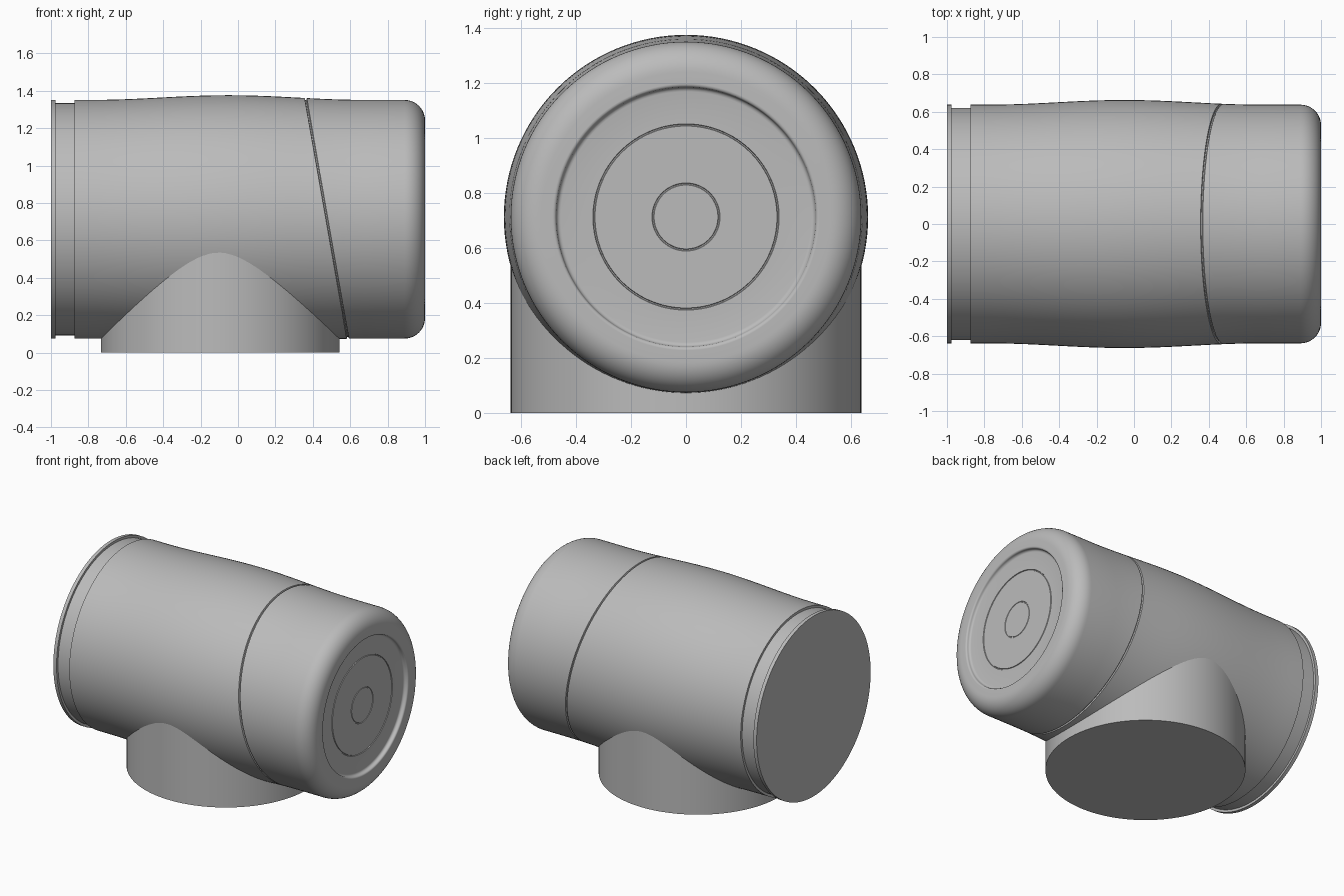
import bpy, bmesh, math
from mathutils import Vector

cube = bpy.data.objects.get("Cube")
if cube:
    bpy.data.objects.remove(cube, do_unlink=True)

AXIS_Z = 0.713     # height of the horizontal barrel axis
R = 0.638          # barrel radius at its ends
SEGMENTS = 128

grey = bpy.data.materials.new("plain grey")
grey.use_nodes = True
colour = (0.5, 0.5, 0.5, 1)
grey.diffuse_color = colour
grey.node_tree.nodes["Principled BSDF"].inputs["Base Color"].default_value = colour


def finish(bm, name):
    """Turn a bmesh into a grey object, smooth with sharp edges kept."""
    bmesh.ops.recalc_face_normals(bm, faces=bm.faces)
    mesh = bpy.data.meshes.new(name)
    bm.to_mesh(mesh)
    bm.free()
    mesh.materials.append(grey)
    obj = bpy.data.objects.new(name, mesh)
    bpy.context.collection.objects.link(obj)
    bpy.ops.object.select_all(action='DESELECT')
    obj.select_set(True)
    bpy.context.view_layer.objects.active = obj
    bpy.ops.object.shade_smooth_by_angle(angle=math.radians(30))
    return obj


def revolve(profile):
    """Revolve (x, radius) points around the x axis."""
    bm = bmesh.new()
    verts = [bm.verts.new((x, 0, r)) for x, r in profile]
    edges = [bm.edges.new(pair) for pair in zip(verts, verts[1:])]
    bmesh.ops.spin(bm, geom=verts + edges, cent=(0, 0, 0), axis=(1, 0, 0),
                   angle=math.tau, steps=SEGMENTS, use_merge=True)
    bmesh.ops.remove_doubles(bm, verts=bm.verts, dist=1e-5)
    return bm


def arc(cx, cr, radius, start, end, steps):
    angles = [math.radians(start + (end - start) * i / steps) for i in range(steps + 1)]
    return [(cx + radius * math.cos(a), cr + radius * math.sin(a)) for a in angles]


def ring_groove(x, radius, depth):
    """Fine engraved circle on the end panel, from outside inwards."""
    w = 0.004
    return [(x, radius + w), (x - depth, radius + w / 2),
            (x - depth, radius - w / 2), (x, radius - w)]


# Barrel profile: flange, neck groove, gently swollen middle, rounded end
profile = [(-1, 0), (-1, R), (-0.975, R), (-0.975, R - 0.017),
           (-0.875, R - 0.017), (-0.875, R)]
start, end, steps = -0.78, 0.68, 24
for i in range(steps + 1):
    t = i / steps
    profile.append((start + (end - start) * t, R + 0.025 * math.sin(math.pi * t) ** 2))
profile += arc(0.89, R - 0.11, 0.11, 90, 0, 12)

# Recessed end panel with a rounded lip and engraved circles
panel_x = 0.972
profile += [(1, 0.485)] + arc(0.988, 0.484, 0.012, 0, -90, 4)
profile += arc(0.988, 0.456, 0.016, 90, 180, 4)
profile += ring_groove(panel_x, 0.335, 0.005)
profile += ring_groove(panel_x, 0.12, 0.003)
profile.append((panel_x, 0))
barrel = revolve(profile)

# Slanted seam: cut four planes and press the middle strip inwards
top, bottom = Vector((0.36, 0, 0.66)), Vector((0.587, 0, -0.638))
middle = (top + bottom) / 2
slope = (bottom - top).normalized()
normal = Vector((-slope.z, 0, slope.x))
for offset in (-0.006, -0.003, 0.003, 0.006):
    bmesh.ops.bisect_plane(barrel, geom=barrel.verts[:] + barrel.edges[:] + barrel.faces[:],
                           plane_co=middle + normal * offset, plane_no=normal, dist=1e-6)
for v in barrel.verts:
    if abs((v.co - middle).dot(normal)) < 0.0035 and math.hypot(v.co.y, v.co.z) > 0.6:
        v.co.y *= 0.985
        v.co.z *= 0.985
body = finish(barrel, "barrel_body")
body.location.z = AXIS_Z

# Round upright foot whose top ends inside the barrel
foot_bm = bmesh.new()
bmesh.ops.create_cone(foot_bm, cap_ends=True, segments=SEGMENTS,
                      radius1=0.638, radius2=0.638, depth=AXIS_Z)
foot = finish(foot_bm, "round_foot")
foot.location = (-0.095, 0, AXIS_Z / 2)
